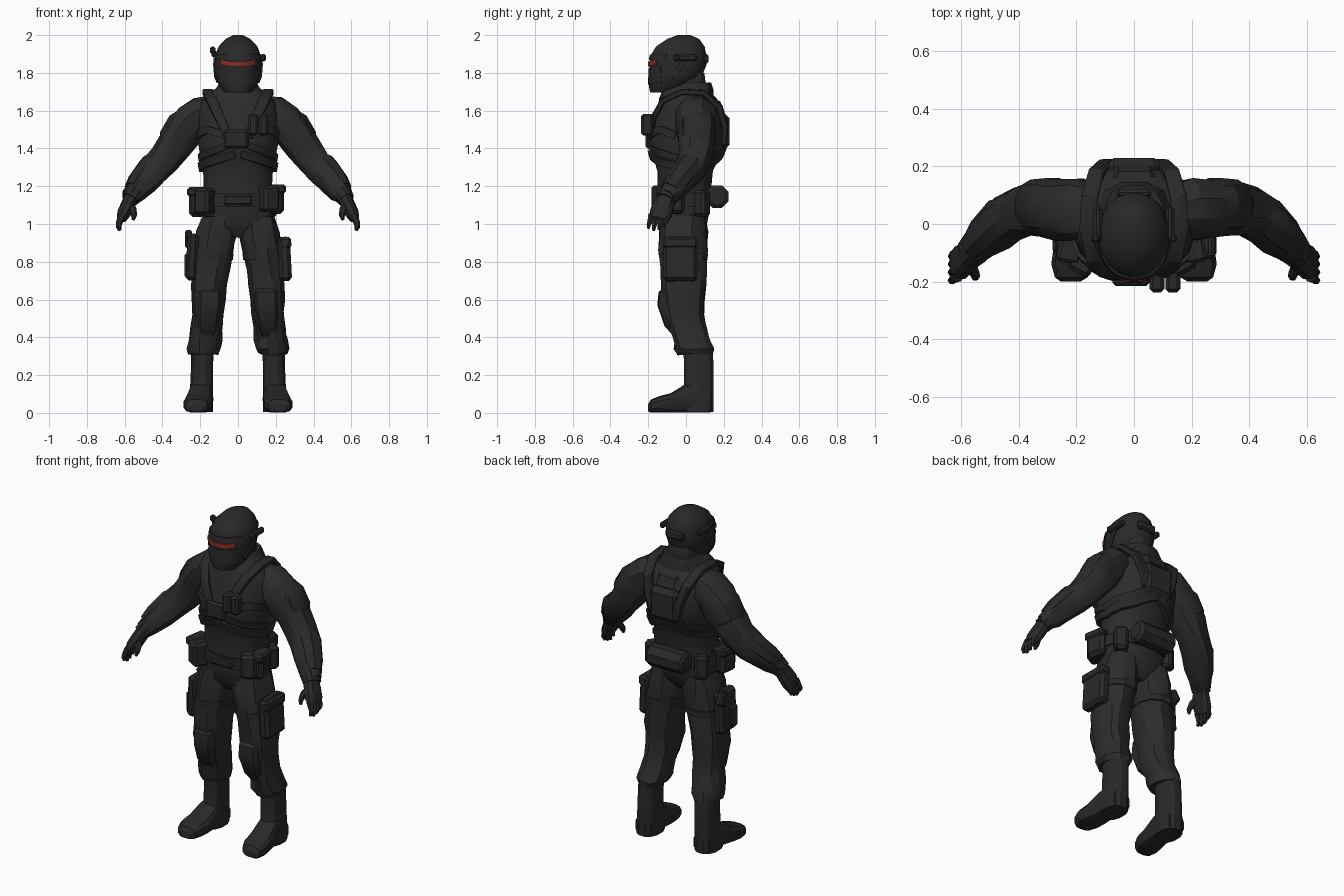
import bpy, bmesh, math, random
from mathutils import Vector, Euler
from mathutils.bvhtree import BVHTree

random.seed(4)
X, Y, Z = Vector((1, 0, 0)), Vector((0, 1, 0)), Vector((0, 0, 1))


def material(name, rgb):
    m = bpy.data.materials.new(name)
    m.diffuse_color = (*rgb, 1)
    return m


FABRIC = material("charcoal_fabric", (0.025, 0.025, 0.026))
GEAR = material("black_gear", (0.022, 0.022, 0.023))
RED = material("red_visor", (0.22, 0.024, 0.018))


def finish(name, bm, mat, angle=28):
    bmesh.ops.recalc_face_normals(bm, faces=bm.faces)
    me = bpy.data.meshes.new(name)
    bm.to_mesh(me)
    bm.free()
    me.materials.append(mat)
    ob = bpy.data.objects.new(name, me)
    bpy.context.collection.objects.link(ob)
    bpy.ops.object.select_all(action='DESELECT')
    ob.select_set(True)
    bpy.context.view_layer.objects.active = ob
    bpy.ops.object.shade_smooth_by_angle(angle=math.radians(angle))
    return ob


def tube(name, rings, mat=FABRIC, ref=Y, frame=None, n=12, power=0.85, jitter=0.0, s=1):
    """Skin of rings (x, y, z, ra, rb); ra lies along ref. s = -1 mirrors in x."""
    bm = bmesh.new()
    P = [Vector(r[:3]) for r in rings]
    loops = []
    for i, r in enumerate(rings):
        if frame:
            u, v = frame
        else:
            t = (P[min(i + 1, len(P) - 1)] - P[max(i - 1, 0)]).normalized()
            u = (ref - t * ref.dot(t)).normalized()
            v = t.cross(u)
        loop = []
        for k in range(n):
            a = 2 * math.pi * (k + 0.5) / n
            c, d = math.cos(a), math.sin(a)
            q = P[i] + u * r[3] * math.copysign(abs(c) ** power, c) \
                + v * r[4] * math.copysign(abs(d) ** power, d)
            q += Vector([random.uniform(-jitter, jitter) for _ in range(3)])
            loop.append(bm.verts.new((q.x * s, q.y, q.z)))
        loops.append(loop)
    for A, B in zip(loops, loops[1:]):
        for k in range(n):
            bm.faces.new((A[k], A[(k + 1) % n], B[(k + 1) % n], B[k]))
    bm.faces.new(loops[0])
    bm.faces.new(loops[-1])
    return finish(name, bm, mat)


def level(name, rings, **kw):
    return tube(name, rings, frame=(X, Y), **kw)


def box(name, c, size, mat=GEAR, rot=(0, 0, 0), bevel=0.015, s=1):
    bm = bmesh.new()
    bmesh.ops.create_cube(bm, size=1)
    R = Euler([math.radians(a) for a in rot]).to_matrix()
    for v in bm.verts:
        v.co = [v.co[i] * size[i] for i in range(3)]
    bmesh.ops.bevel(bm, geom=bm.edges[:], offset=bevel, segments=1, affect='EDGES')
    for v in bm.verts:
        p = R @ v.co + Vector(c)
        v.co = (p.x * s, p.y, p.z)
    return finish(name, bm, mat)


def strap(name, target, pts, width, thick=0.012, mat=GEAR, cy=0.0, s=1, steps=5):
    """Band wrapped on a body part; pts are (angle from the front in degrees, z)."""
    bvh = BVHTree.FromObject(target, bpy.context.evaluated_depsgraph_get())
    path = []
    for a, b in zip(pts, pts[1:]):
        path += [Vector(a).lerp(Vector(b), k / steps) for k in range(steps)]
    path.append(Vector(pts[-1]))
    bm, rows = bmesh.new(), []
    for i, p in enumerate(path):
        t = path[min(i + 1, len(path) - 1)] - path[max(i - 1, 0)]
        t = Vector((math.radians(t.x) * 0.18, t.y)).normalized()
        row = []
        for off, e in ((1, thick), (-1, thick), (-1, -0.015), (1, -0.015)):
            a = math.radians(p.x) - t.y * off * width / 2 / 0.18
            z = p.y + t.x * off * width / 2
            d = Vector((math.sin(a), -math.cos(a), 0))
            o = Vector((0, cy, z))
            hit = bvh.ray_cast(o + d, -d)[0] or o + d * 0.1
            q = hit + d * e
            row.append(bm.verts.new((q.x * s, q.y, q.z)))
        rows.append(row)
    for A, B in zip(rows, rows[1:]):
        for k in range(4):
            bm.faces.new((A[k], A[(k + 1) % 4], B[(k + 1) % 4], B[k]))
    bm.faces.new(rows[0])
    bm.faces.new(rows[-1])
    return finish(name, bm, mat)


# Torso, neck and collar
torso = level("torso", [
    (0, -.015, .93, .05, .08), (0, -.015, .99, .17, .125), (0, -.01, 1.08, .195, .14),
    (0, -.01, 1.18, .183, .143), (0, -.005, 1.28, .185, .148), (0, 0, 1.34, .2, .17),
    (0, .005, 1.42, .213, .2), (0, .015, 1.5, .218, .2), (0, .02, 1.6, .218, .175),
    (0, .01, 1.66, .19, .155), (0, 0, 1.7, .14, .13), (0, .01, 1.73, .1, .1)], n=16, jitter=.003)
level("neck", [(0, .02, 1.64, .1, .1), (0, .01, 1.8, .085, .09)])
level("collar", [(0, .01, 1.66, .155, .14), (0, .025, 1.71, .125, .125), (0, .045, 1.75, .1, .09)], mat=GEAR)

# Helmet, visor and face plates
helmet = level("helmet", [
    (0, -.11, 1.695, .07, .08), (0, -.09, 1.73, .1, .108), (0, -.055, 1.78, .12, .14),
    (0, -.043, 1.84, .125, .152), (0, -.04, 1.89, .123, .15), (0, -.03, 1.94, .104, .13),
    (0, -.015, 1.98, .065, .085), (0, -.01, 2.0, .025, .035)], mat=GEAR, n=20, power=.95)
strap("visor", helmet, [(-38, 1.857), (-15, 1.848), (15, 1.848), (38, 1.857)], .027, .009, RED, cy=-.04)
strap("brow_plate", helmet, [(-60, 1.885), (0, 1.882), (60, 1.885)], .03, .007, cy=-.04)
strap("face_mask", helmet, [(-48, 1.79), (0, 1.78), (48, 1.79)], .085, .005, cy=-.04)
for s in (1, -1):
    strap("cheek_strap", helmet, [(62, 1.76), (85, 1.80), (105, 1.87)], .03, .008, cy=-.04, s=s)
    box("ear_mount", (.125, 0, 1.88 if s > 0 else 1.9), (.03, .12, .035), bevel=.009, s=s)
    box("side_lamp", (.134, -.05, 1.88 if s > 0 else 1.92), (.03, .03, .038), bevel=.009, s=s)
box("helmet_back_clip", (0, .105, 1.875), (.12, .03, .05), bevel=.01)

# Vest harness
box("chest_plate", (-.01, -.2, 1.45), (.13, .03, .1), bevel=.012)
box("back_plate", (0, .195, 1.49), (.2, .07, .2), bevel=.03)
box("back_plate_pad", (0, .165, 1.61), (.15, .06, .1), rot=(22, 0, 0), bevel=.02)
for s in (1, -1):
    tube("shoulder_strap", [
        (.05, -.185, 1.46, .022, .014), (.1, -.17, 1.57, .026, .014), (.14, -.12, 1.655, .028, .015),
        (.16, -.02, 1.7, .03, .016), (.155, .09, 1.695, .03, .016), (.13, .175, 1.62, .028, .02),
        (.1, .205, 1.52, .026, .02), (.07, .2, 1.42, .024, .014)], GEAR, ref=X, n=8, power=.4, s=s)
    strap("upper_side_strap", torso, [(12, 1.42), (45, 1.38), (90, 1.34), (140, 1.37), (170, 1.42)], .035, .014, s=s)
    strap("lower_side_strap", torso, [(5, 1.37), (45, 1.33), (90, 1.295), (140, 1.33), (178, 1.39)], .04, .022, s=s)
    strap("chest_strap", torso, [(20, 1.47), (50, 1.50), (75, 1.47)], .04, s=s)
for x in (.08, .135):
    box("radio_pouch", (x, -.205, 1.525), (.052, .065, .115), bevel=.012)

# Belt and belt pouches
strap("belt", torso, [(-180, 1.13), (0, 1.125), (180, 1.13)], .07, .012, steps=14)
box("buckle", (0, -.152, 1.125), (.15, .03, .055), bevel=.01)
tube("back_roll", [(-.125, .165, 1.145, .045, .045), (-.11, .165, 1.145, .065, .065),
                   (.11, .165, 1.145, .065, .065), (.125, .165, 1.145, .045, .045)], GEAR, ref=Z, n=8, power=1)
for s in (1, -1):
    z = 1.135 if s > 0 else 1.12
    w = 0 if s > 0 else .015
    box("front_pouch", (.16 + w, -.125, z), (.09, .1, .14), rot=(0, 0, 30), s=s)
    box("side_pouch", (.2 + w, -.07, z - .005), (.075, .12, .155), rot=(0, 0, 10), bevel=.02, s=s)
    box("pouch_flap", (.204 + w, -.072, z + .05), (.083, .128, .05), rot=(0, 0, 10), bevel=.012, s=s)
    box("rear_pouch", (.165, .085, 1.11), (.08, .07, .14), rot=(0, 0, -35), s=s)

# Legs, boots and leg gear
for s in (1, -1):
    level("trouser_leg", [
        (.105, -.01, 1.04, .085, .12), (.112, -.012, .96, .108, .13), (.128, -.015, .86, .106, .13),
        (.143, -.012, .76, .1, .122), (.152, -.012, .68, .095, .118), (.158, -.015, .6, .09, .115),
        (.158, -.005, .52, .086, .1), (.165, .01, .45, .086, .098), (.175, .03, .39, .09, .095),
        (.182, .043, .34, .09, .105), (.183, .048, .31, .078, .092)], jitter=.007, s=s)
    level("boot_shaft", [(.188, .062, .34, .062, .08), (.19, .068, .26, .06, .08), (.192, .068, .16, .062, .08),
                         (.195, .06, .07, .066, .088), (.196, .06, .005, .066, .088)], mat=GEAR, s=s)
    tube("boot_foot", [(.196, .13, .055, .055, .055), (.196, .06, .085, .064, .085), (.2, -.01, .075, .066, .075),
                       (.207, -.08, .053, .074, .053), (.214, -.14, .045, .075, .045),
                       (.218, -.185, .036, .058, .036), (.22, -.2, .028, .035, .02)],
         GEAR, frame=(X, Z), power=.65, s=s)
    # Curved knee guard following the shin
    tube("knee_guard", [(.15, -.075, .67, .045, .035), (.15, -.085, .64, .062, .06), (.15, -.09, .57, .064, .062),
                        (.155, -.078, .52, .06, .056), (.158, -.058, .46, .056, .056),
                        (.162, -.03, .405, .042, .035)], GEAR, frame=(X, Y), n=10, power=.6, s=s)
    level("thigh_strap", [(.133, -.013, .81, .109, .131), (.131, -.013, .845, .111, .133)], mat=GEAR, s=s)

box("thigh_case", (.248, -.03, .815), (.065, .18, .235), rot=(0, -3, 0), bevel=.018)
box("thigh_case_lid", (.251, -.03, .9), (.062, .184, .06), rot=(0, -3, 0), bevel=.012)
box("holster", (-.243, -.03, .825), (.06, .16, .25), rot=(0, 3, 0), bevel=.018)
box("holster_grip", (-.262, .03, .92), (.035, .06, .09), rot=(25, 0, 0), bevel=.01)
box("holster_pocket", (-.268, -.06, .78), (.03, .08, .13), bevel=.01)

# Arms, guards and hands
for s in (1, -1):
    tube("sleeve", [
        (.13, .045, 1.6, .09, .085), (.19, .05, 1.58, .108, .1), (.245, .052, 1.54, .108, .103),
        (.295, .055, 1.475, .102, .1), (.34, .055, 1.41, .096, .094), (.39, .045, 1.345, .088, .086),
        (.445, .015, 1.285, .084, .081), (.495, -.03, 1.228, .076, .074), (.535, -.07, 1.18, .064, .062),
        (.565, -.1, 1.145, .05, .048)], jitter=.006, s=s)
    tube("upper_arm_pad", [(.24, .06, 1.565, .085, .075), (.285, .062, 1.515, .1, .1),
                           (.335, .063, 1.44, .094, .094), (.355, .06, 1.41, .07, .075)], GEAR, s=s)
    tube("forearm_guard", [(.43, .045, 1.325, .06, .06), (.455, .02, 1.3, .076, .076),
                           (.522, -.043, 1.222, .066, .066), (.556, -.08, 1.18, .05, .05)], GEAR, n=8, s=s)
    tube("glove_cuff", [(.545, -.082, 1.17, .056, .052), (.572, -.105, 1.13, .053, .046)], GEAR, n=10, s=s)
    tube("palm", [(.56, -.097, 1.15, .042, .038), (.583, -.118, 1.1, .056, .038), (.605, -.135, 1.055, .06, .036),
                  (.617, -.143, 1.025, .052, .026)], GEAR, n=10, s=s)
    for k in range(4):
        y, drop = -.185 + k * .028, (.012, 0, .006, .02)[k]
        tube("finger", [(.611, y, 1.05, .016, .021), (.628, y - .006, 1.01, .015, .018),
                        (.632, y - .012, .985 + drop, .013, .015), (.625, y - .014, .965 + drop, .008, .009)],
             GEAR, n=6, power=1, s=s)
    tube("thumb", [(.575, -.135, 1.105, .023, .023), (.556, -.165, 1.075, .02, .02),
                   (.55, -.182, 1.045, .016, .016), (.555, -.19, 1.022, .008, .008)], GEAR, n=6, power=1, s=s)
